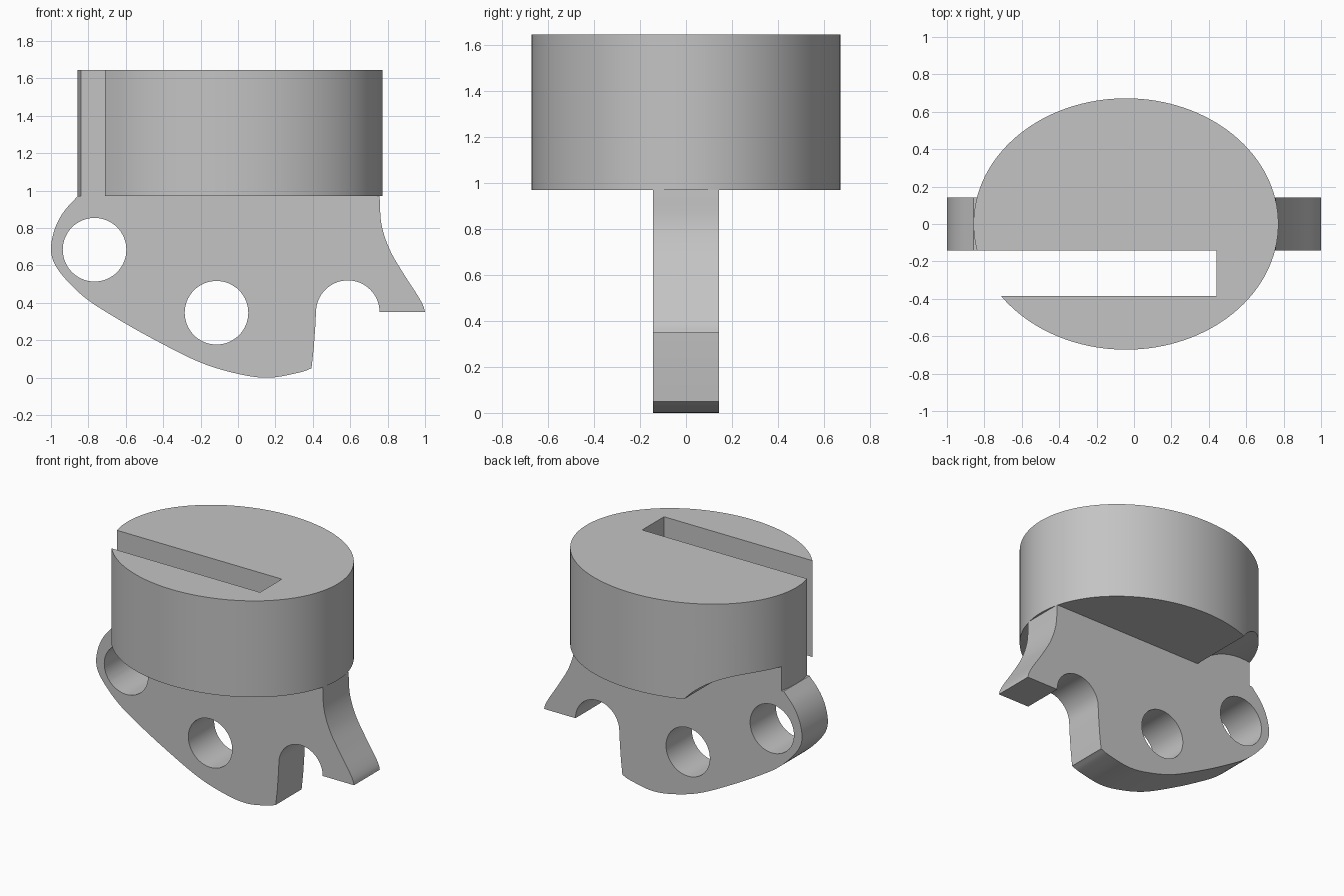
import bpy, bmesh
from math import sin, cos, pi, radians
from mathutils import Vector

if "Cube" in bpy.data.objects:
    bpy.data.objects.remove(bpy.data.objects["Cube"])

grey = bpy.data.materials.new("matte grey")
grey.use_nodes = True
colour = (0.55, 0.55, 0.55, 1)
grey.diffuse_color = colour
grey.node_tree.nodes["Principled BSDF"].inputs["Base Color"].default_value = colour


def arc(cx, cy, rx, ry, start=0, end=2 * pi, steps=64, closed=True):
    count = steps if closed else steps + 1
    angles = [start + (end - start) * i / steps for i in range(count)]
    return [(cx + rx * cos(a), cy + ry * sin(a)) for a in angles]


def spline(points, steps=6):
    """Smooth curve through the points."""
    p = [Vector(q) for q in points]
    p = [2 * p[0] - p[1]] + p + [2 * p[-1] - p[-2]]
    out = []
    for a, b, c, d in zip(p, p[1:], p[2:], p[3:]):
        for i in range(steps):
            t = i / steps
            out.append(tuple(0.5 * (2 * b + (c - a) * t + (2 * a - 5 * b + 4 * c - d) * t**2
                                    + (3 * b - a - 3 * c + d) * t**3)))
    return out + [tuple(p[-2])]


def prism(name, outline, low, high, axis):
    """Extrude an outline along y (outline in xz) or z (outline in xy)."""
    place = (lambda u, v, w: (u, w, v)) if axis == "y" else (lambda u, v, w: (u, v, w))
    bm = bmesh.new()
    face = bm.faces.new([bm.verts.new(place(u, v, low)) for u, v in outline])
    new = bmesh.ops.extrude_face_region(bm, geom=[face])["geom"]
    shift = Vector(place(0, 0, high - low))
    bmesh.ops.translate(bm, vec=shift, verts=[g for g in new if isinstance(g, bmesh.types.BMVert)])
    bmesh.ops.recalc_face_normals(bm, faces=bm.faces)
    mesh = bpy.data.meshes.new(name)
    bm.to_mesh(mesh)
    bm.free()
    mesh.materials.append(grey)
    obj = bpy.data.objects.new(name, mesh)
    bpy.context.collection.objects.link(obj)
    return obj


def cut(obj, cutters):
    bpy.context.view_layer.objects.active = obj
    for cutter in cutters:
        mod = obj.modifiers.new("cut", "BOOLEAN")
        mod.operation, mod.solver, mod.object = "DIFFERENCE", "EXACT", cutter
        bpy.ops.object.modifier_apply(modifier=mod.name)
        bpy.data.objects.remove(cutter)


def smooth(obj):
    bpy.ops.object.select_all(action="DESELECT")
    obj.select_set(True)
    bpy.context.view_layer.objects.active = obj
    bpy.ops.object.shade_smooth_by_angle(angle=radians(25))


HALF = 0.143      # half thickness of the plate
HEAD_Z = 0.97     # underside of the head
HOLE = (-0.767, 0.684)

# Mounting plate: swept right edge, round notch, curved belly
right_edge = [(0.757, HEAD_Z), (0.767, 0.82), (0.81, 0.687), (0.88, 0.564),
              (0.96, 0.44), (0.99, 0.385), (1.0, 0.35)]
notch = arc(0.587, 0.35, 0.17, 0.17, 0, pi, 32, closed=False)
notch_side = [(0.413, 0.27), (0.405, 0.16)]
belly = [(0.393, 0.05), (0.33, 0.028), (0.17, 0.0), (0.01, 0.018), (-0.206, 0.083),
         (-0.473, 0.217), (-0.687, 0.34), (-0.815, 0.425), (-0.912, 0.516), (-0.98, 0.607),
         (-1.0, 0.69), (-0.98, 0.794), (-0.933, 0.885), (-0.858, HEAD_Z)]
plate = prism("mounting_plate", spline(right_edge) + notch + notch_side + spline(belly),
              -HALF, HALF, "y")
cut(plate, [prism("hole_cutter", arc(x, z, 0.17, 0.17), -1, 1, "y")
            for x, z in (HOLE, (-0.115, 0.347))])
smooth(plate)

# Oval head with a side slot and a round clearance behind the upper hole
head = prism("oval_head", arc(-0.043, 0, 0.815, 0.672, steps=128), HEAD_Z, 1.645, "z")
slot = [(-1.2, -0.385), (0.44, -0.385), (0.44, -HALF), (-1.2, -HALF)]
cut(head, [prism("slot_cutter", slot, 0.5, 2, "z"),
           prism("clearance_cutter", arc(*HOLE, 0.46, 0.46, steps=96), HALF, 1, "y")])
smooth(head)
